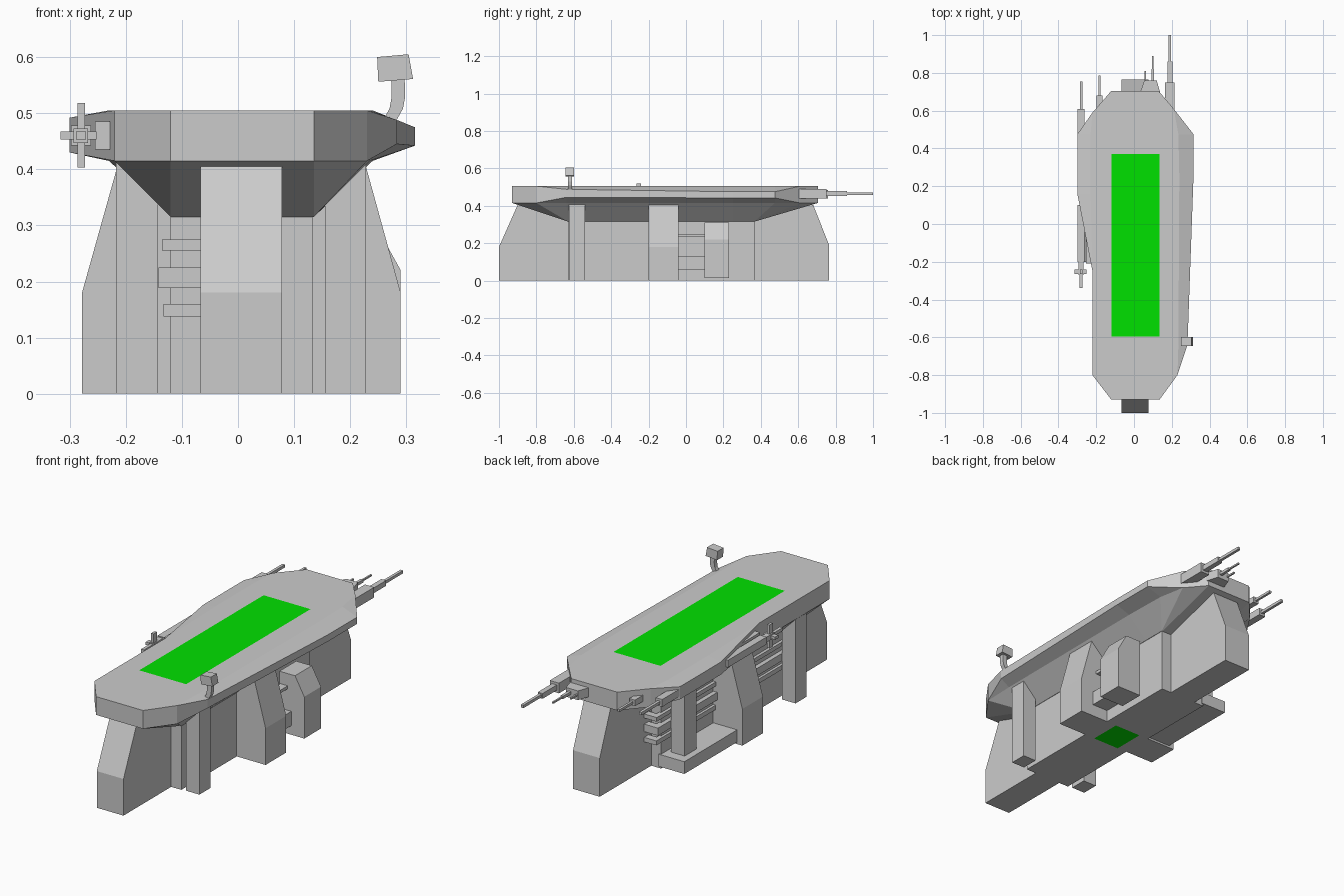
import bpy, bmesh
from mathutils import Vector

if "Cube" in bpy.data.objects:
    bpy.data.objects.remove(bpy.data.objects["Cube"])


def finish(name, bm):
    bmesh.ops.remove_doubles(bm, verts=bm.verts, dist=0.0005)
    bmesh.ops.recalc_face_normals(bm, faces=bm.faces)
    me = bpy.data.meshes.new(name)
    bm.to_mesh(me)
    bm.free()
    ob = bpy.data.objects.new(name, me)
    bpy.context.collection.objects.link(ob)
    return ob


def loft(name, rings):
    """Skin equal-length rings of points and cap both ends."""
    bm = bmesh.new()
    vs = [[bm.verts.new(p) for p in r] for r in rings]
    n = len(rings[0])
    for a, b in zip(vs, vs[1:]):
        for i in range(n):
            j = (i + 1) % n
            bm.faces.new((a[i], a[j], b[j], b[i]))
    bm.faces.new(vs[0])
    bm.faces.new(vs[-1])
    return finish(name, bm)


def box(name, x0, x1, y0, y1, z0, z1):
    return loft(name, [[(x0, y0, z), (x1, y0, z), (x1, y1, z), (x0, y1, z)] for z in (z0, z1)])


def extrude_y(name, profile, y0, y1):
    return loft(name, [[(x, y, z) for x, z in profile] for y in (y0, y1)])


def extrude_x(name, profile, x0, x1):
    return loft(name, [[(x, y, z) for y, z in profile] for x in (x0, x1)])


def barrel(name, x, z, steps):
    """Stepped square gun: steps of (y0, y1, half width)."""
    for i, (y0, y1, r) in enumerate(steps):
        box(f"{name}_{i}", x - r, x + r, y0, y1, z - r, z + r)


def patch(name, x0, x1, y0, y1, z):
    bm = bmesh.new()
    bm.faces.new([bm.verts.new(p) for p in
                  ((x0, y0, z), (x1, y0, z), (x1, y1, z), (x0, y1, z))])
    ob = finish(name, bm)
    if (ob.data.polygons[0].normal.z > 0) != (z > 0.2):
        ob.data.flip_normals()
    ob.data.materials.append(green)


green = bpy.data.materials.new("green")
green.diffuse_color = (0.0, 0.75, 0.0, 1)
green.use_nodes = True
green.node_tree.nodes["Principled BSDF"].inputs["Base Color"].default_value = green.diffuse_color

# Deck: x, y of the rim, x of the flat top, rim upper z, rim lower z
T, B = 0.505, 0.415
rim = [(-.12, -.93, -.12, T, B), (.135, -.93, .135, T, B), (.23, -.8, .23, T, B),
       (.283, -.64, .235, .488, .445), (.315, .25, .24, .475, .442),
       (.315, .475, .235, .475, .442), (.21, .61, .21, T, B), (.13, .705, .13, T, B),
       (-.12, .705, -.12, T, B), (-.22, .59, -.22, T, B), (-.3, .475, -.23, .492, .43),
       (-.3, .16, -.23, .492, .43), (-.22, -.25, -.22, T, B), (-.22, -.8, -.22, T, B)]
loft("deck", [
    [(max(-.12, min(.135, x)), max(-.63, min(.365, y)), .315) for x, y, *_ in rim],
    [(i, y, B) for x, y, i, u, l in rim],
    [(x, y, l) for x, y, i, u, l in rim],
    [(x, y, u) for x, y, i, u, l in rim],
    [(i, y, T) for x, y, i, u, l in rim]])
patch("deck_marking", -.12, .135, -.595, .37, T + .001)

# Keel, thick middle and cross pylon
extrude_x("keel", [(-1, 0), (.765, 0), (.765, .19), (.68, .405), (-.9, .405), (-1, .18)],
          -.067, .078)
box("keel_core", -.12, .133, -.63, .365, 0, .32)
extrude_y("cross_pylon", [(-.278, 0), (.29, 0), (.29, .18), (.228, .405),
                          (-.215, .405), (-.278, .18)], -.2, -.04)
patch("bottom_marking", -.067, .078, -.2, -.04, -.001)

# Support pillars
box("front_pillar_right", .155, .228, -.625, -.54, 0, .42)
box("front_pillar_left", -.217, -.143, -.625, -.54, 0, .42)
box("rear_pillar_left", -.217, -.143, .23, .32, .05, .42)
box("rear_platform_left", -.25, -.11, -.05, .37, .01, .07)

# Pod on the right side with its arms
extrude_y("side_pod", [(.155, .015), (.29, .015), (.29, .22), (.24, .31), (.155, .31)],
          .1, .23)
box("pod_lower_arm", .12, .22, -.05, .11, .06, .13)
box("pod_upper_arm", .16, .2, -.05, .11, .235, .25)

# Pipes along the left side, turned in at both ends
for i, (x, z0, z1) in enumerate([(-.135, .255, .275), (-.142, .188, .225), (-.133, .138, .16)]):
    box(f"side_pipe_{i}", x, -.11, -.66, .42, z0, z1)
    for k, y in enumerate((-.66, .385)):
        box(f"pipe_end_{i}_{k}", x, -.067, y, y + .035, z0, z1)

# Sensor mast on the front right
path = [(.265, .478), (.282, .508), (.286, .53), (.285, .56)]
loft("mast_stalk", [[(x - .012, -.632, z), (x + .012, -.632, z),
                     (x + .012, -.61, z), (x - .012, -.61, z)] for x, z in path])
extrude_y("sensor_head", [(.25, .556), (.312, .561), (.304, .605), (.248, .6)], -.645, -.598)

# Rear guns
barrel("rear_gun_right", .19, .465, [(.58, .75, .025), (.75, .86, .013), (.86, 1, .007)])
loft("rear_gun_mount", [[(a, y, .44), (b, y, .44), (b, y, .485), (a, y, .485)]
                        for y, a, b in ((.69, .03, .14), (.76, .055, .12))])
barrel("rear_gun_thin", .1, .465, [(.75, .82, .007), (.82, .89, .004)])
barrel("rear_gun_short", .06, .465, [(.74, .81, .004)])
barrel("rear_gun_left", -.183, .462, [(.55, .68, .015), (.68, .785, .006)])
barrel("rear_gun_outer", -.28, .462, [(.42, .61, .018), (.61, .755, .007)])

# Left side gun facing forward, with cross fins
box("side_gun_mount", -.255, -.2, -.21, -.05, .435, .485)
barrel("side_gun", -.28, .46, [(-.2, .1, .018), (-.27, -.19, .013), (-.34, -.26, .008)])
box("side_gun_fin_upright", -.286, -.273, -.265, -.24, .403, .518)
box("side_gun_fin_level", -.316, -.252, -.265, -.24, .453, .467)
